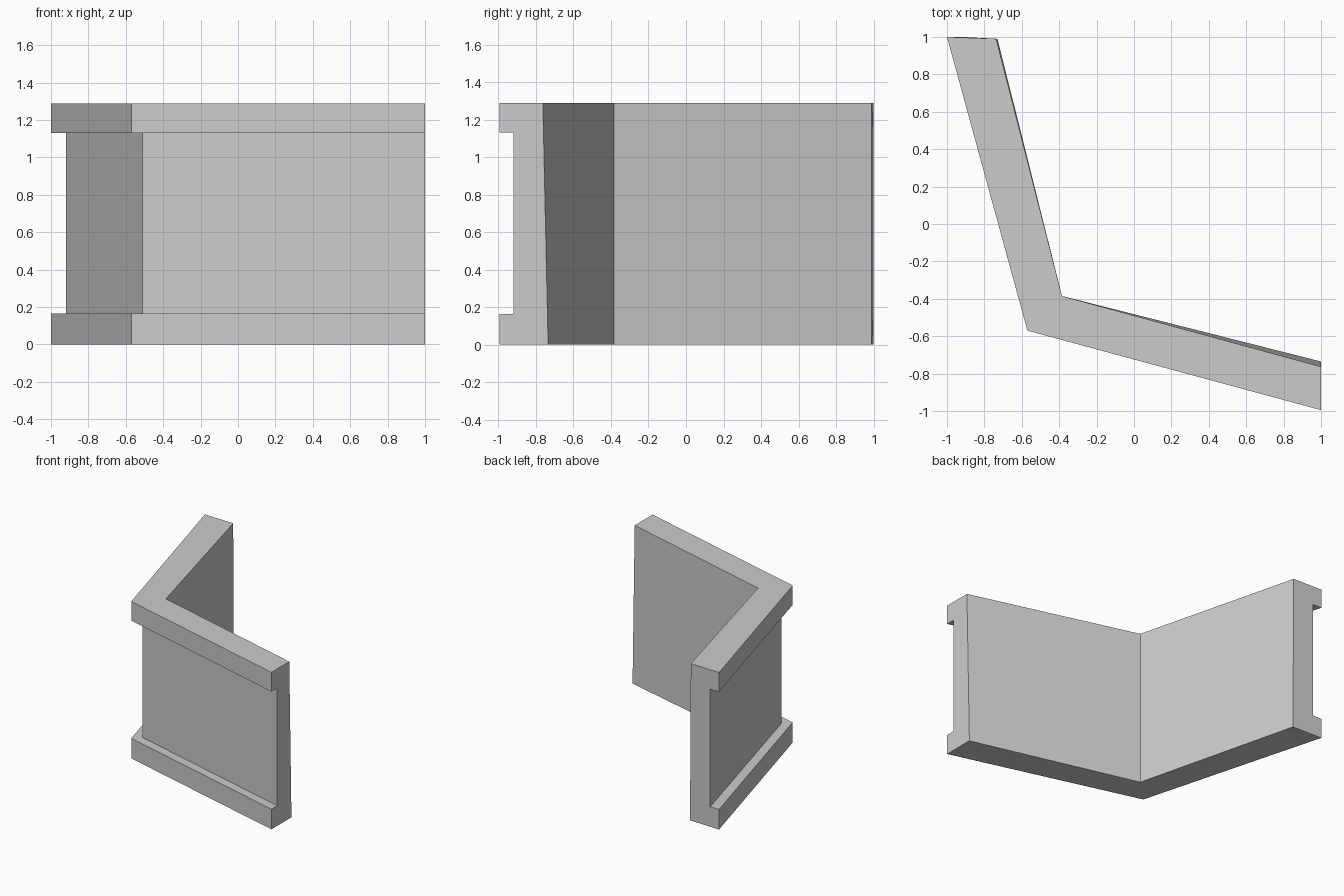
import bpy, bmesh

if "Cube" in bpy.data.objects:
    bpy.data.objects.remove(bpy.data.objects["Cube"])

# Heights of the channel profile: base, lower lip, upper lip, top
Z0, Z1, Z2, Z3 = 0.0, 0.165, 1.13, 1.288

# Plan points per station: lip face, recessed web face, inner face at base, inner face at top
stations = [
    ((-1.0, 1.0), (-0.92, 1.0), (-0.73, 0.99), (-0.737, 0.99)),            # left end
    ((-0.57, -0.57), (-0.51, -0.51), (-0.385, -0.385), (-0.385, -0.385)),  # mitred corner
    ((1.0, -0.995), (1.0, -0.92), (1.0, -0.735), (1.0, -0.763)),           # right end
]


def channel_ring(bm, lip, web, inner_low, inner_top):
    """C-shaped cross-section: two lips joined by a recessed web."""
    profile = [(lip, Z0), (lip, Z1), (web, Z1), (web, Z2),
               (lip, Z2), (lip, Z3), (inner_top, Z3), (inner_low, Z0)]
    return [bm.verts.new((p[0], p[1], z)) for p, z in profile]


# Corner channel swept through the three stations
bm = bmesh.new()
rings = [channel_ring(bm, *s) for s in stations]
for a, b in zip(rings, rings[1:]):
    for i in range(len(a)):
        j = (i + 1) % len(a)
        bm.faces.new((a[i], b[i], b[j], a[j]))

# End caps
bm.faces.new(rings[0])
bm.faces.new(reversed(rings[-1]))
bmesh.ops.recalc_face_normals(bm, faces=bm.faces)

mesh = bpy.data.meshes.new("corner_channel")
bm.to_mesh(mesh)
bm.free()
bpy.context.collection.objects.link(bpy.data.objects.new("corner_channel", mesh))
